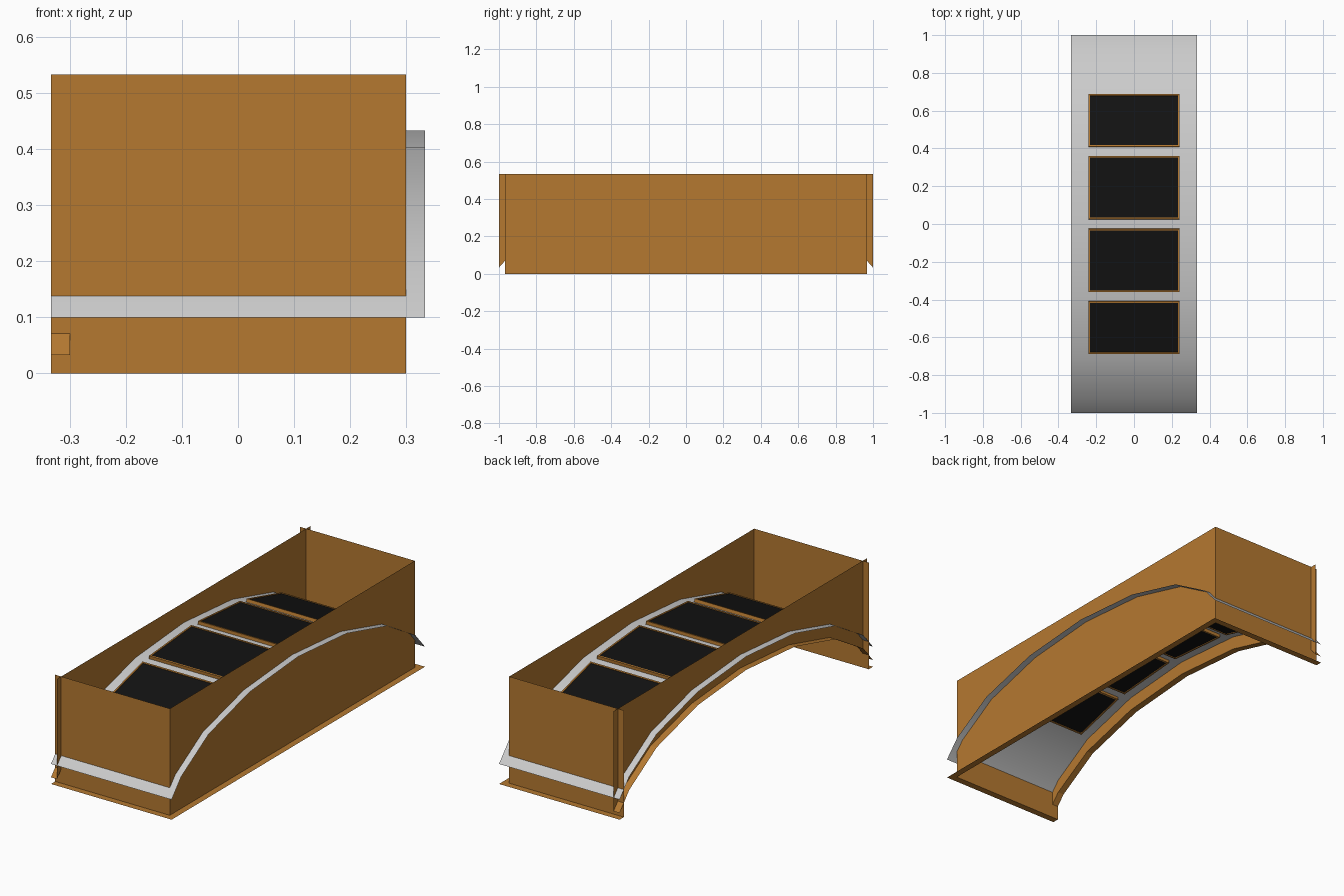
import bpy, math
from mathutils import Vector, Matrix

if "Cube" in bpy.data.objects:
    bpy.data.objects.remove(bpy.data.objects["Cube"])

TOP, LIP = 0.533, 0.0333
WX, WY = 0.3, 0.9667          # wall planes
EX, EY = WX + LIP, 1.0        # outer edges


def material(name, rgb):
    m = bpy.data.materials.new(name)
    m.diffuse_color = (*rgb, 1)
    m.use_nodes = True
    m.node_tree.nodes["Principled BSDF"].inputs["Base Color"].default_value = m.diffuse_color
    return m


wood = material("wood", (0.46, 0.19, 0.03))
dark = material("dark_panel", (0.006, 0.006, 0.006))


def add(name, verts, faces, mat=None, smooth=False):
    me = bpy.data.meshes.new(name)
    me.from_pydata([tuple(v) for v in verts], [], faces)
    if mat:
        me.materials.append(mat)
    ob = bpy.data.objects.new(name, me)
    bpy.context.collection.objects.link(ob)
    for p in me.polygons:
        p.use_smooth = smooth
    return ob


def strip(name, profile, x0, x1, mat=None, smooth=False):
    """Sheet swept across x along a (y, z) profile."""
    verts = [(x, y, z) for y, z in profile for x in (x0, x1)]
    faces = [(2*i, 2*i+1, 2*i+3, 2*i+2) for i in range(len(profile) - 1)]
    return add(name, verts, faces, mat, smooth)


# Arch profile: eight-step half ellipse with its ends held at z = 0.1
arch = []
for i in range(9):
    a = math.pi * i / 8
    arch.append((-math.cos(a), max(0.1, 0.0333 + 0.4 * math.sin(a))))
low_arch = [(y, z - 0.0667) for y, z in arch]

# Vaulted deck
strip("arched_deck", arch, -EX, EX, smooth=True)

# Straight walls
add("right_wall", [(WX, -WY, 0), (WX, WY, 0), (WX, WY, TOP), (WX, -WY, TOP)],
    [(0, 1, 2, 3)], wood)
for name, s in (("front", -1), ("back", 1)):
    y = s * WY
    add(name + "_wall", [(-EX, y, 0), (WX, y, 0), (WX, y, TOP), (-EX, y, TOP)],
        [(0, 1, 2, 3) if s < 0 else (3, 2, 1, 0)], wood)
    # Foot flange pointing outward
    strip(name + "_flange", sorted([(y, 0), (s * EY, 0)]), -EX, EX, wood)
strip("right_flange", [(-EY, 0), (EY, 0)], WX, EX, wood)

# Left wall with arched lower edge, and its flange
n = len(low_arch)
add("left_wall",
    [(-WX, y, z) for y, z in low_arch] + [(-WX, y, TOP) for y, z in low_arch],
    [(i, i + n, i + n + 1, i + 1) for i in range(n - 1)], wood)
strip("left_arched_flange", low_arch, -EX, -WX, wood)


def ring_box(name, hx, hy, t, rim, h, mat):
    """Rectangular frame, built from an outer and an inner loop."""
    verts = []
    for x, y in ((hx, hy), (hx - rim, hy - rim)):
        for z in (-h, h):
            verts += [(-x, -y, z), (x, -y, z), (x, y, z), (-x, y, z)]
    faces = []
    for i in range(4):
        j = (i + 1) % 4
        faces += [(i, j, j+4, i+4), (j+8, i+8, i+12, j+12),
                  (i+4, j+4, j+12, i+12), (j, i, i+8, j+8)]
    return add(name, [t @ Vector(v) for v in verts], faces, mat)


# Framed dark panels on the four middle slopes of the arch
for k in range(2, 6):
    (y0, z0), (y1, z1) = arch[k], arch[k + 1]
    tilt = math.atan2(z1 - z0, y1 - y0)
    half = math.hypot(y1 - y0, z1 - z0) / 2 - 0.025
    t = (Matrix.Translation((0, (y0 + y1) / 2, (z0 + z1) / 2))
         @ Matrix.Rotation(tilt, 4, 'X'))
    ring_box(f"panel_frame_{k-1}", 0.24, half, t, 0.008, 0.016, wood)
    gx, gy, gz = 0.232, half - 0.008, 0.013
    box = [(x, y, z) for z in (-gz, gz)
           for x, y in ((-gx, -gy), (gx, -gy), (gx, gy), (-gx, gy))]
    add(f"dark_panel_{k-1}", [t @ Vector(v) for v in box],
        [(3, 2, 1, 0), (4, 5, 6, 7)] +
        [(i, (i+1) % 4, (i+1) % 4 + 4, i + 4) for i in range(4)], dark)
